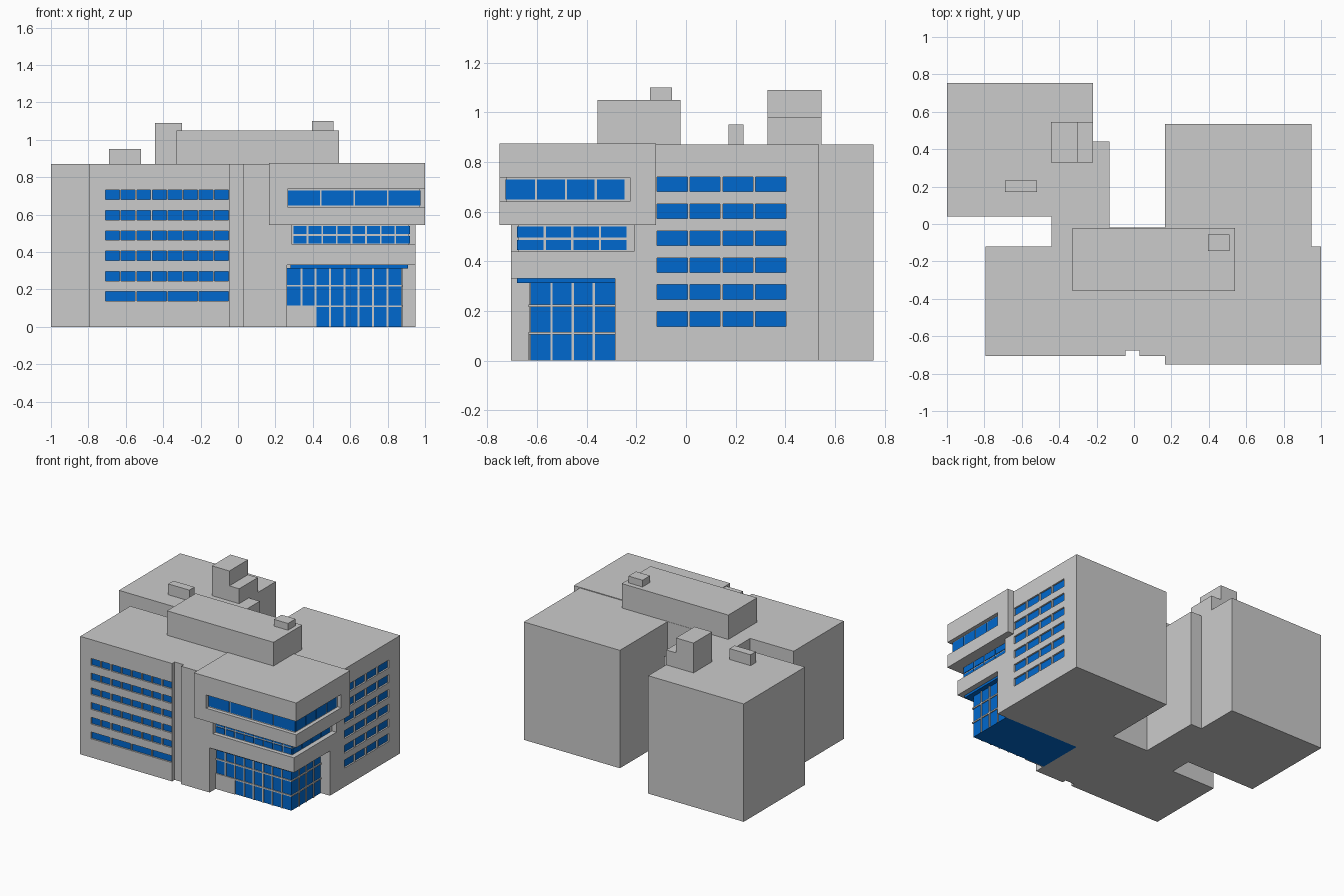
import bpy, bmesh

if "Cube" in bpy.data.objects:
    bpy.data.objects.remove(bpy.data.objects["Cube"])

glass = bpy.data.materials.new("blue_glass")
glass.diffuse_color = (0.0, 0.14, 0.62, 1)
glass.use_nodes = True
glass.node_tree.nodes["Principled BSDF"].inputs["Base Color"].default_value = glass.diffuse_color


def add_prism(bm, pts, z0, z1):
    lo = [bm.verts.new((x, y, z0)) for x, y in pts]
    hi = [bm.verts.new((x, y, z1)) for x, y in pts]
    n = len(pts)
    bm.faces.new(lo[::-1])
    bm.faces.new(hi)
    for i in range(n):
        j = (i + 1) % n
        bm.faces.new((lo[i], lo[j], hi[j], hi[i]))


def rect(x0, x1, y0, y1):
    return [(x0, y0), (x1, y0), (x1, y1), (x0, y1)]


def make(name, prisms, mat=None):
    bm = bmesh.new()
    for p in prisms:
        add_prism(bm, *p)
    me = bpy.data.meshes.new(name)
    bm.to_mesh(me)
    bm.free()
    ob = bpy.data.objects.new(name, me)
    bpy.context.collection.objects.link(ob)
    if mat:
        me.materials.append(mat)
    return ob


def boolean(ob, other, op):
    m = ob.modifiers.new(op, 'BOOLEAN')
    m.object, m.operation, m.solver = other, op, 'EXACT'
    other.hide_render = True
    bpy.context.view_layer.objects.active = ob
    bpy.ops.object.modifier_apply(modifier=m.name)
    bpy.data.objects.remove(other)


def corner_cut(x0, xin, yin, y1):
    return [(x0, -0.85), (1.1, -0.85), (1.1, y1), (xin, y1), (xin, yin), (x0, yin)]


def panes_front(x0, x1, n, y, z0, z1, gap=0.009):
    w = (x1 - x0 + gap) / n
    return [(rect(x0 + i * w, x0 + (i + 1) * w - gap, y, y + 0.008), z0, z1) for i in range(n)]


def panes_side(y0, y1, n, x, z0, z1, gap=0.009):
    w = (y1 - y0 + gap) / n
    return [(rect(x - 0.008, x, y0 + i * w, y0 + (i + 1) * w - gap), z0, z1) for i in range(n)]


F = -0.705   # front wall plane
R = 0.95     # right wall plane

# Main body with rear block, link and right wing
body = make("building_body", [([
    (-0.795, F), (-0.045, F), (-0.045, -0.675), (0.03, -0.675), (0.03, F), (R, F),
    (R, 0.535), (0.165, 0.535), (0.165, -0.02), (-0.13, -0.02), (-0.13, 0.44),
    (-0.22, 0.44), (-0.22, 0.755), (-1, 0.755), (-1, 0.04), (-0.44, 0.04),
    (-0.44, -0.12), (-0.795, -0.12)], 0, 0.87)])

# Projecting upper corner
boolean(body, make("upper_corner", [(rect(0.165, 1.0, -0.75, -0.12), 0.545, 0.875)]), 'UNION')

# Recesses: entrance, two corner window bands, rows of windows
rows = [0.138 + 0.1085 * i for i in range(6)]
cuts = [(rect(0.262, 1.1, -0.85, -0.285), -0.1, 0.33),
        (corner_cut(0.29, 0.915, -0.675, -0.21), 0.44, 0.545),
        (corner_cut(0.265, 0.972, -0.722, -0.225), 0.64, 0.738)]
front_panes, side_panes = [], []
for i, z in enumerate(rows):
    cols = 8 if i else 4
    for p, _, _ in panes_front(-0.708, -0.05, cols, F + 0.012, z, z + 0.05):
        xs = [v[0] for v in p]
        cuts.append((rect(min(xs), max(xs), F - 0.1, F + 0.02), z, z + 0.05))
        front_panes.append((p, z, z + 0.05))
    for p, _, _ in panes_side(-0.116, 0.402, 4, R - 0.012, z, z + 0.059, 0.011):
        ys = [v[1] for v in p]
        cuts.append((rect(R - 0.02, R + 0.1, min(ys), max(ys)), z, z + 0.059))
        side_panes.append((p, z, z + 0.059))
boolean(body, make("recess_cutter", cuts), 'DIFFERENCE')
make("front_windows", front_panes, glass)
make("side_windows", side_panes, glass)

# Corner window bands
make("upper_corner_windows",
     panes_front(0.267, 0.975, 4, -0.727, 0.648, 0.73)
     + panes_side(-0.72, -0.247, 4, 0.977, 0.648, 0.73), glass)
mid = []
for z0, z1 in ((0.445, 0.486), (0.496, 0.54)):
    mid += panes_front(0.298, 0.915, 8, -0.68, z0, z1)
    mid += panes_side(-0.675, -0.24, 4, 0.92, z0, z1)
make("middle_corner_windows", mid, glass)

# Glazed entrance with canopy strip, mullions and low wall
GX, GY, YB = 0.875, -0.627, -0.285
make("entrance_glass", [(rect(0.262, GX, GY, YB), 0, 0.315)], glass)
make("entrance_canopy", [(rect(0.28, 0.91, -0.68, YB), 0.313, 0.33)], glass)
bars = []
for i in range(1, 8):
    x = 0.262 + (GX - 0.262) * i / 8
    bars.append((rect(x - 0.005, x + 0.005, GY - 0.006, GY + 0.002), 0, 0.313))
for i in range(1, 4):
    y = GY + (YB - GY) * i / 4
    bars.append((rect(GX - 0.002, GX + 0.006, y - 0.005, y + 0.005), 0, 0.313))
for z in (0.11, 0.22):
    bars.append((rect(0.262, GX + 0.006, GY - 0.007, GY + 0.002), z - 0.005, z + 0.005))
    bars.append((rect(GX - 0.002, GX + 0.007, GY, YB), z - 0.005, z + 0.005))
make("entrance_mullions", bars)
make("entrance_low_wall", [(rect(0.262, 0.415, GY - 0.008, GY + 0.002), 0, 0.115)])

# Roof structures
make("penthouse", [(rect(-0.33, 0.54, -0.357, -0.022), 0.87, 1.05)])
make("penthouse_vent", [(rect(0.395, 0.51, -0.145, -0.057), 1.05, 1.10)])
make("stair_tower", [(rect(-0.443, -0.30, 0.328, 0.545), 0.87, 1.09)])
make("stair_tower_step", [(rect(-0.30, -0.22, 0.328, 0.545), 0.87, 0.98)])
make("roof_vent", [(rect(-0.69, -0.518, 0.172, 0.232), 0.87, 0.95)])
